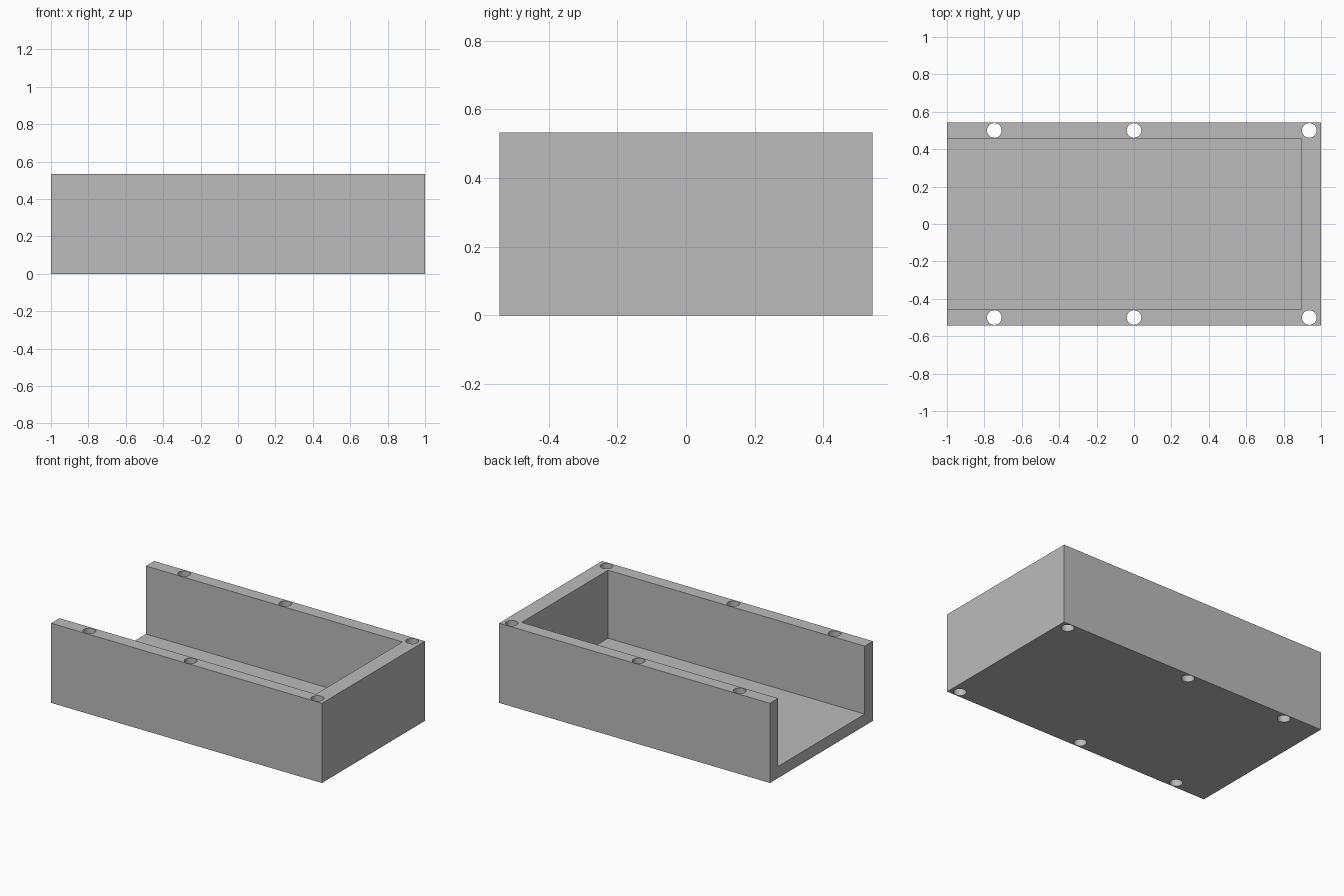
import bpy
import bmesh
import math
from mathutils import Matrix, Vector

if "Cube" in bpy.data.objects:
    bpy.data.objects.remove(bpy.data.objects["Cube"], do_unlink=True)

# Overall sizes
HALF_X, HALF_Y, HEIGHT = 1.0, 0.543, 0.532
WALL_Y, WALL_X, FLOOR = 0.456, 0.895, 0.078
HOLE_RADIUS = 0.039

grey = bpy.data.materials.new("plain grey")
grey.use_nodes = True
grey.diffuse_color = (0.5, 0.5, 0.5, 1)
grey.node_tree.nodes["Principled BSDF"].inputs["Base Color"].default_value = grey.diffuse_color


def make_object(name, bm):
    mesh = bpy.data.meshes.new(name)
    bm.to_mesh(mesh)
    bm.free()
    mesh.materials.append(grey)
    obj = bpy.data.objects.new(name, mesh)
    bpy.context.collection.objects.link(obj)
    return obj


def box(name, low, high):
    low, high = Vector(low), Vector(high)
    bm = bmesh.new()
    matrix = Matrix.Translation((low + high) / 2) @ Matrix.Diagonal((*(high - low), 1))
    bmesh.ops.create_cube(bm, size=1, matrix=matrix)
    return make_object(name, bm)


# Solid block, later hollowed out
tray = box("open_ended_tray", (-HALF_X, -HALF_Y, 0), (HALF_X, HALF_Y, HEIGHT))

# Cavity open at the top and at one end
cavity = box("cavity_cutter", (-HALF_X - 0.2, -WALL_Y, FLOOR), (WALL_X, WALL_Y, HEIGHT + 0.2))

# Screw holes running the full height of both side walls
bm = bmesh.new()
for x in (-0.747, 0, 0.937):
    for y in (-0.5, 0.5):
        bmesh.ops.create_cone(bm, cap_ends=True, segments=32, radius1=HOLE_RADIUS,
                              radius2=HOLE_RADIUS, depth=HEIGHT + 0.4,
                              matrix=Matrix.Translation((x, y, HEIGHT / 2)))
holes = make_object("screw_hole_cutter", bm)

for cutter in (cavity, holes):
    cutter.hide_render = True
    cut = tray.modifiers.new(cutter.name, 'BOOLEAN')
    cut.operation = 'DIFFERENCE'
    cut.solver = 'EXACT'
    cut.object = cutter

# Apply the cuts and drop the cutters
bpy.ops.object.select_all(action='DESELECT')
tray.select_set(True)
bpy.context.view_layer.objects.active = tray
for name in [m.name for m in tray.modifiers]:
    bpy.ops.object.modifier_apply(modifier=name)
for cutter in (cavity, holes):
    bpy.data.objects.remove(cutter, do_unlink=True)

bpy.ops.object.shade_smooth_by_angle(angle=math.radians(30))
